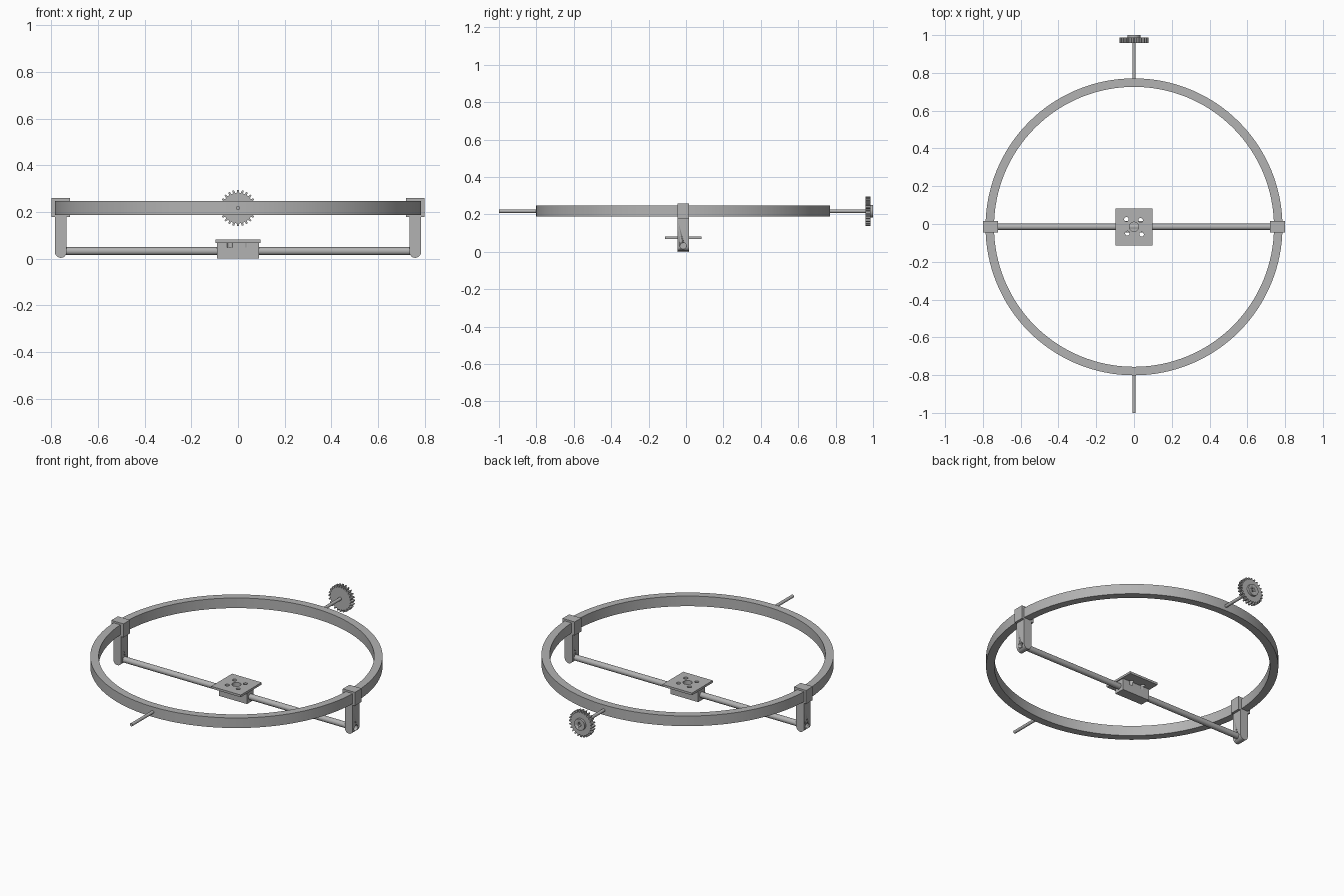
import bpy, bmesh, math
from mathutils import Matrix, Vector

default = bpy.data.objects.get("Cube")
if default:
    bpy.data.objects.remove(default, do_unlink=True)

grey = bpy.data.materials.new("plain grey")
grey.use_nodes = True
COLOUR = (0.45, 0.45, 0.45, 1)
grey.diffuse_color = COLOUR
grey.node_tree.nodes["Principled BSDF"].inputs["Base Color"].default_value = COLOUR

CY = -0.015       # y of the ring centre
ROD_Z = 0.032     # height of the cross rod
AXLE_Z = 0.217    # height of the ring axles and gear


def finish(name, bm, smooth=False):
    bmesh.ops.recalc_face_normals(bm, faces=bm.faces)
    mesh = bpy.data.meshes.new(name)
    bm.to_mesh(mesh)
    bm.free()
    mesh.materials.append(grey)
    ob = bpy.data.objects.new(name, mesh)
    bpy.context.collection.objects.link(ob)
    if smooth:
        bpy.ops.object.select_all(action='DESELECT')
        ob.select_set(True)
        bpy.context.view_layer.objects.active = ob
        bpy.ops.object.shade_smooth_by_angle(angle=math.radians(30))
    return ob


def box(name, lo, hi):
    bm = bmesh.new()
    lo, hi = Vector(lo), Vector(hi)
    bmesh.ops.create_cube(bm, size=1, matrix=Matrix.Translation((lo + hi) / 2)
                          @ Matrix.Diagonal((*(hi - lo), 1)))
    return finish(name, bm)


def rod(name, start, end, r, sides=32):
    bm = bmesh.new()
    a, b = Vector(start), Vector(end)
    turn = (b - a).to_track_quat('Z', 'Y').to_matrix().to_4x4()
    bmesh.ops.create_cone(bm, cap_ends=True, segments=sides, radius1=r, radius2=r,
                          depth=(b - a).length,
                          matrix=Matrix.Translation((a + b) / 2) @ turn)
    return finish(name, bm, True)


def prism(name, outline, y0, y1, smooth=False):
    """Extrude an x-z outline along y."""
    bm = bmesh.new()
    face = bm.faces.new([bm.verts.new((x, y0, z)) for x, z in outline])
    side = bmesh.ops.extrude_face_region(bm, geom=[face])
    verts = [g for g in side["geom"] if isinstance(g, bmesh.types.BMVert)]
    bmesh.ops.translate(bm, verts=verts, vec=(0, y1 - y0, 0))
    return finish(name, bm, smooth)


def cut(ob, cutters):
    for c in cutters:
        mod = ob.modifiers.new("hole", 'BOOLEAN')
        mod.operation, mod.solver, mod.object = 'DIFFERENCE', 'EXACT', c
    bpy.context.view_layer.update()
    graph = bpy.context.evaluated_depsgraph_get()
    mesh = bpy.data.meshes.new_from_object(ob.evaluated_get(graph))
    ob.modifiers.clear()
    ob.data = mesh


# Large ring, revolved from a rectangular section
bm = bmesh.new()
section = [(0.741, 0.188), (0.786, 0.188), (0.786, 0.248), (0.741, 0.248)]
verts = [bm.verts.new((r, CY, z)) for r, z in section]
edges = [bm.edges.new((verts[i], verts[i - 1])) for i in range(len(verts))]
bmesh.ops.spin(bm, geom=verts + edges, cent=(0, CY, 0), axis=(0, 0, 1),
               angle=math.tau, steps=128, use_merge=True)
bmesh.ops.remove_doubles(bm, verts=bm.verts, dist=0.0001)
finish("ring", bm, True)

# Clamps and round-footed hangers on both sides
for side, s in (("left", 1), ("right", -1)):
    xs = sorted((s * 0.72, s * 0.8))
    box(side + "_clamp", (xs[0], CY - 0.031, 0.179), (xs[1], CY + 0.031, 0.259))
    foot = [(s * 0.76 + 0.0255 * math.cos(a), 0.029 + 0.0255 * math.sin(a))
            for a in (math.pi * (1 + i / 20) for i in range(21))]
    outline = foot + [(s * 0.76 + 0.0255, 0.18), (s * 0.76 - 0.0255, 0.18)]
    hanger = prism(side + "_hanger", outline, CY - 0.031, CY + 0.031, True)
    hole = rod("cutter", (s * 0.72, CY, ROD_Z), (s * 0.82, CY, ROD_Z), 0.0172)
    cut(hanger, [hole])
    bpy.data.objects.remove(hole, do_unlink=True)

# Cross rod
rod("cross_rod", (-0.765, CY, ROD_Z), (0.765, CY, ROD_Z), 0.017)

# Mounting block and plate with a central hole and four screw holes
block = box("mount_block", (-0.091, CY - 0.031, 0), (0.091, CY + 0.031, 0.068))
plate = box("mount_plate", (-0.097, CY - 0.098, 0.068), (0.097, CY + 0.098, 0.081))
holes = [rod("cutter", (0, CY, 0.046), (0, CY, 0.12), 0.025)]
for x, y in ((-0.04, 0.04), (0.035, 0.035), (-0.035, -0.035), (0.04, -0.04)):
    holes.append(rod("cutter", (x, CY + y, 0.048), (x, CY + y, 0.12), 0.012))
cut(block, holes)
cut(plate, holes)
for h in holes:
    bpy.data.objects.remove(h, do_unlink=True)

# Axle stubs
rod("front_axle", (0, -1, AXLE_Z), (0, CY - 0.76, AXLE_Z), 0.009, 24)
rod("back_axle", (0, CY + 0.76, AXLE_Z), (0, 0.985, AXLE_Z), 0.009, 24)

# Toothed gear with hub
TEETH = 24
outline = []
for i in range(TEETH):
    for shift, r in ((-0.3, 0.066), (-0.16, 0.078), (0.16, 0.078), (0.3, 0.066)):
        a = math.tau * (i + shift) / TEETH + math.pi / 2
        outline.append((r * math.cos(a), AXLE_Z + r * math.sin(a)))
prism("gear", outline, 0.959, 0.987)
hub = rod("gear_hub", (0, 0.98, AXLE_Z), (0, 1, AXLE_Z), 0.034)
bore = rod("cutter", (0, 0.985, AXLE_Z), (0, 1.05, AXLE_Z), 0.01)
cut(hub, [bore])
bpy.data.objects.remove(bore, do_unlink=True)
